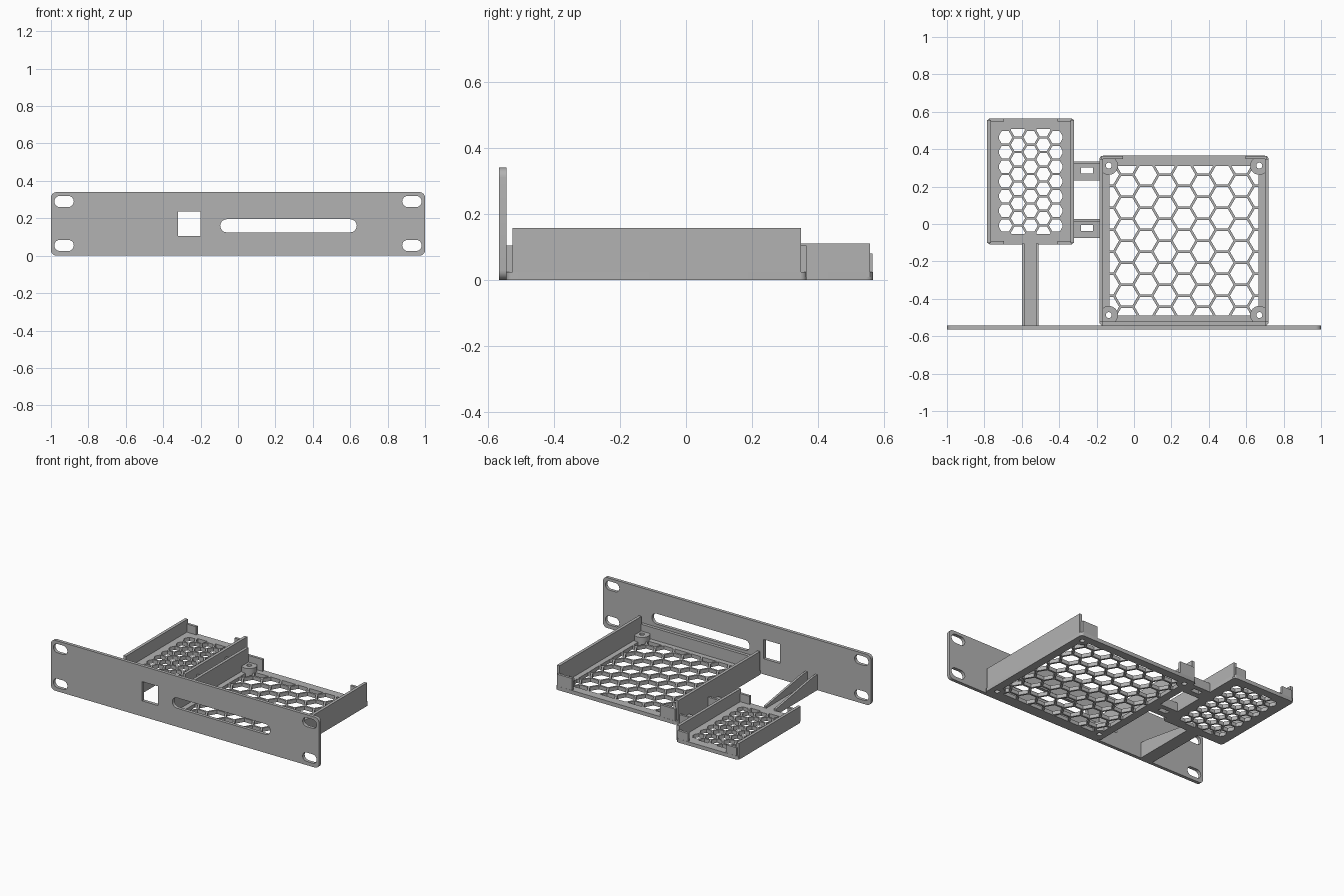
import bpy, bmesh
from math import sin, cos, pi, sqrt
from mathutils import Vector, Matrix

if "Cube" in bpy.data.objects:
    bpy.data.objects.remove(bpy.data.objects["Cube"])

grey = bpy.data.materials.new("plain grey")
grey.use_nodes = True
grey.diffuse_color = (0.45, 0.45, 0.45, 1)
grey.node_tree.nodes["Principled BSDF"].inputs["Base Color"].default_value = grey.diffuse_color

# Maps the outline plane to world: flat in plan, upright facing front, upright facing the side
PLAN = Matrix.Identity(3)
FRONT = Matrix(((1, 0, 0), (0, 0, 1), (0, 1, 0)))
SIDE = Matrix(((0, 0, 1), (1, 0, 0), (0, 1, 0)))


def finish(bm, name):
    bmesh.ops.recalc_face_normals(bm, faces=bm.faces)
    mesh = bpy.data.meshes.new(name)
    bm.to_mesh(mesh)
    bm.free()
    mesh.materials.append(grey)
    ob = bpy.data.objects.new(name, mesh)
    bpy.context.collection.objects.link(ob)
    return ob


def prism(name, outlines, lo, hi, frame=PLAN):
    """Extrude one or more 2D outlines between lo and hi."""
    bm = bmesh.new()
    for pts in outlines:
        f = bm.faces.new([bm.verts.new(frame @ Vector((u, v, lo))) for u, v in pts])
        ext = bmesh.ops.extrude_face_region(bm, geom=[f], use_keep_orig=True)["geom"]
        moved = [g for g in ext if isinstance(g, bmesh.types.BMVert)]
        bmesh.ops.translate(bm, verts=moved, vec=frame @ Vector((0, 0, hi - lo)))
    return finish(bm, name)


def rounded(u0, u1, v0, v1, r=0.0, n=6):
    if r == 0:
        return [(u0, v0), (u1, v0), (u1, v1), (u0, v1)]
    pts = []
    corners = [(u1 - r, v1 - r), (u0 + r, v1 - r), (u0 + r, v0 + r), (u1 - r, v0 + r)]
    for q, (cu, cv) in enumerate(corners):
        for i in range(n + 1):
            a = (q + i / n) * pi / 2
            p = (cu + r * cos(a), cv + r * sin(a))
            if not pts or (Vector(p) - Vector(pts[-1])).length > 1e-5:
                pts.append(p)
    if (Vector(pts[0]) - Vector(pts[-1])).length < 1e-5:
        pts.pop()
    return pts


def circle(x, y, r, n=32):
    return [(x + r * cos(2 * pi * i / n), y + r * sin(2 * pi * i / n)) for i in range(n)]


def box(name, x0, x1, y0, y1, z0, z1):
    return prism(name, [rounded(x0, x1, y0, y1)], z0, z1)


def cut(ob, cutter):
    mod = ob.modifiers.new("cut", "BOOLEAN")
    mod.operation, mod.solver, mod.object = "DIFFERENCE", "EXACT", cutter
    bpy.context.view_layer.objects.active = ob
    bpy.ops.object.modifier_apply(modifier=mod.name)
    bpy.data.objects.remove(cutter)


def honeycomb(x0, x1, y0, y1, step, gap):
    """Flat-topped hexagons around the centre, trimmed to a rectangle."""
    cx, cy, pitch = (x0 + x1) / 2, (y0 + y1) / 2, step * 2 / sqrt(3)
    r = (pitch - gap) / sqrt(3)
    bm = bmesh.new()
    for i in range(-5, 6):
        for j in range(-5, 6):
            c = (cx + i * step, cy + (j + (i % 2) / 2) * pitch)
            bm.faces.new([bm.verts.new((x, y, 0)) for x, y in circle(*c, r, 6)])
    for co, no in (((x0, 0, 0), (-1, 0, 0)), ((x1, 0, 0), (1, 0, 0)),
                   ((0, y0, 0), (0, -1, 0)), ((0, y1, 0), (0, 1, 0))):
        bmesh.ops.bisect_plane(bm, geom=bm.verts[:] + bm.edges[:] + bm.faces[:],
                               plane_co=co, plane_no=no, clear_outer=True)
    outlines = [[(v.co.x, v.co.y) for v in f.verts] for f in bm.faces if f.calc_area() > 1e-4]
    bm.free()
    return outlines


FLOOR = 0.025
WALL = 0.02


def tray(name, x0, x1, y0, y1, wall_top, inset, clip_top, clip_ends, margin, step, gap):
    # Pierced floor
    floor = prism(name + "_floor", [rounded(x0, x1, y0, y1, 0.02)], 0, FLOOR)
    mx, my = margin
    holes = honeycomb(x0 + mx, x1 - mx, y0 + my, y1 - my, step, gap)
    cut(floor, prism("cutter", holes, -0.1, 0.1))
    # Side walls and corner clips
    for side, xo, s in (("right", x0, 1), ("left", x1, -1)):
        xs = sorted((xo, xo + s * WALL))
        box(f"{name}_{side}_wall", *xs, y0 + inset, y1 - inset, 0.01, wall_top)
        xs = sorted((xo + s * 0.012, xo + s * clip_ends[0]))
        box(f"{name}_{side}_back_clip", *xs, y1 - 0.018, y1 - 0.001, 0.01, clip_top)
        if clip_ends[1]:
            box(f"{name}_{side}_front_clip", *xs, y0 + 0.001, y0 + 0.018, 0.01, clip_top)
    return floor


# Front panel with mounting slots, square port and long slot
panel = prism("front_panel", [rounded(-1, 1, 0, 0.34, 0.03)], -0.565, -0.543, FRONT)
openings = [rounded(x - 0.052, x + 0.052, z - 0.03, z + 0.03, 0.03)
            for x in (-0.93, 0.93) for z in (0.055, 0.29)]
openings += [rounded(-0.32, -0.20, 0.105, 0.235), rounded(-0.095, 0.635, 0.125, 0.195, 0.035)]
cut(panel, prism("cutter", openings, -0.7, -0.4, FRONT))

# Large tray with low front wall
big = tray("large_tray", -0.185, 0.72, -0.543, 0.365, 0.157, 0.018, 0.105,
           (0.125, False), (0.055, 0.055), 0.102, 0.013)
box("large_tray_front_wall", -0.17, 0.705, -0.543, -0.522, 0.01, 0.105)

# Screw posts in the corners of the large tray
spots = [(x, y) for x in (-0.135, 0.67) for y in (-0.487, 0.312)]
for i, (x, y) in enumerate(spots):
    post = prism(f"screw_post_{i + 1}", [circle(x, y, 0.049)], 0.0, 0.06)
    cut(post, prism("cutter", [circle(x, y, 0.016, 20)], -0.1, 0.2))
cut(big, prism("cutter", [circle(x, y, 0.016, 20) for x, y in spots], -0.1, 0.2))

# Small tray
tray("small_tray", -0.785, -0.32, -0.11, 0.565, 0.11, 0.008, 0.08,
     (0.09, True), (0.062, 0.056), 0.068, 0.012)

# Slotted bridges between the trays
for place, y in (("back", 0.232), ("front", -0.075)):
    plate = box(f"{place}_bridge", -0.325, -0.18, y, y + 0.103, 0, FLOOR)
    cut(plate, box("cutter", -0.283, -0.22, y + 0.038, y + 0.07, -0.1, 0.1))
    box(f"{place}_bridge_rib", -0.325, -0.18, y + 0.088, y + 0.103, 0.01, 0.06)

# Support arm from the panel to the small tray, with tapering side ribs
box("arm_floor", -0.60, -0.51, -0.545, -0.105, 0, FLOOR)
profile = [(-0.545, 0.005), (-0.105, 0.005), (-0.105, 0.04), (-0.50, 0.105), (-0.545, 0.105)]
for side, x in (("right", -0.60), ("left", -0.525)):
    prism(f"arm_{side}_rib", [profile], x, x + 0.015, SIDE)

# Smooth rounded corners, sharp elsewhere
bpy.ops.object.select_all(action="DESELECT")
for ob in bpy.context.scene.objects:
    if ob.type == "MESH":
        ob.select_set(True)
        bpy.context.view_layer.objects.active = ob
bpy.ops.object.shade_smooth_by_angle(angle=0.52)
